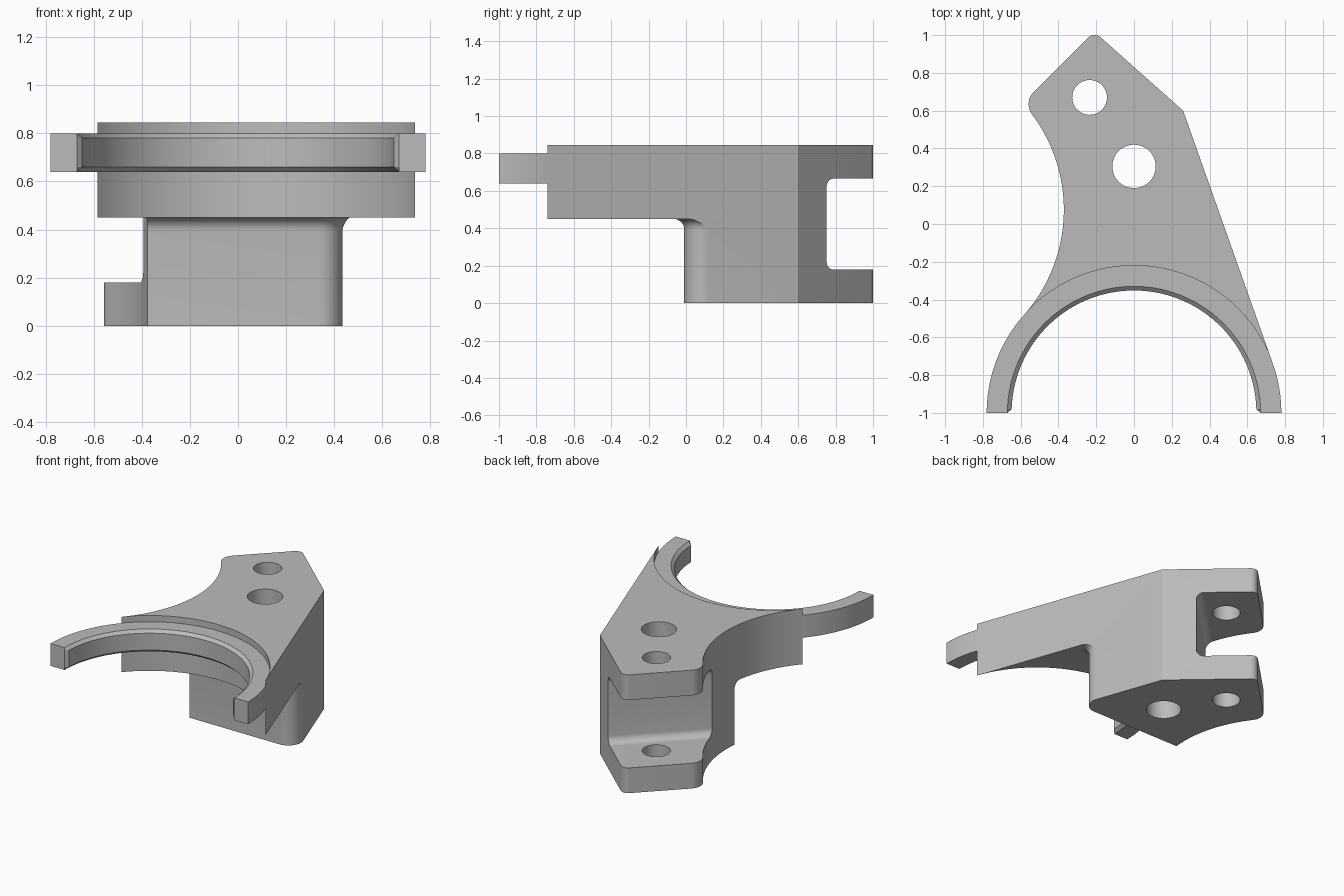
import bpy, bmesh
from math import sin, cos, pi, radians, atan2, acos, hypot
from mathutils import Vector

cube = bpy.data.objects.get("Cube")
if cube:
    bpy.data.objects.remove(cube, do_unlink=True)

grey = bpy.data.materials.new("plain grey")
grey.use_nodes = True
COLOUR = (0.5, 0.5, 0.5, 1)
grey.diffuse_color = COLOUR
grey.node_tree.nodes["Principled BSDF"].inputs["Base Color"].default_value = COLOUR


def arc(cx, cy, r, a0, a1, n):
    """Points on an arc, angles in degrees."""
    angles = [radians(a0 + (a1 - a0) * i / n) for i in range(n + 1)]
    return [(cx + r * cos(a), cy + r * sin(a)) for a in angles]


def loft(name, rings):
    """Closed solid through matching rings of points."""
    bm = bmesh.new()
    loops = [[bm.verts.new(p) for p in ring] for ring in rings]
    for lo, hi in zip(loops, loops[1:]):
        for i in range(len(lo)):
            j = (i + 1) % len(lo)
            bm.faces.new((lo[i], lo[j], hi[j], hi[i]))
    bm.faces.new(loops[0])
    bm.faces.new(loops[-1])
    bmesh.ops.recalc_face_normals(bm, faces=bm.faces)
    mesh = bpy.data.meshes.new(name)
    bm.to_mesh(mesh)
    bm.free()
    mesh.materials.append(grey)
    ob = bpy.data.objects.new(name, mesh)
    bpy.context.collection.objects.link(ob)
    return ob


def prism(name, outline, z0, z1):
    return loft(name, [[(x, y, z) for x, y in outline] for z in (z0, z1)])


def activate(ob):
    bpy.ops.object.select_all(action='DESELECT')
    ob.select_set(True)
    bpy.context.view_layer.objects.active = ob


def cut(ob, cutter):
    cutter.hide_render = True
    mod = ob.modifiers.new("cut", 'BOOLEAN')
    mod.operation = 'DIFFERENCE'
    mod.solver = 'EXACT'
    mod.object = cutter
    activate(ob)
    bpy.ops.object.modifier_apply(modifier=mod.name)
    bpy.data.objects.remove(cutter, do_unlink=True)


# Key dimensions of the fork and the straight flank tangent to it
R_FORK, R_WAIST = 0.78, 0.84
CORNER = (0.26, 0.60)
flank = atan2(CORNER[1] + 1, CORNER[0]) - acos(R_FORK / hypot(CORNER[0], CORNER[1] + 1))
flank_deg = flank * 180 / pi
waist_deg = 138.4
wx = (R_FORK + R_WAIST) * cos(radians(waist_deg))
wy = -1 + (R_FORK + R_WAIST) * sin(radians(waist_deg))

# Body: fork seat, flank, rounded tip, rounded shoulder, concave waist
outline = arc(0, -1, R_FORK, waist_deg, flank_deg, 64)
outline.append(CORNER)
outline += arc(-0.209, 0.95, 0.05, 48.7, 135, 10)
outline += arc(-0.468, 0.635, 0.09, 135, 217, 10)
outline += arc(wx, wy, R_WAIST, 37, waist_deg - 180, 40)[:-1]
body = prism("bracket_body", outline, 0, 0.845)

# Front undercut with a rounded corner and a fillet below the plate
FRONT, R_CORNER, FILLET = -0.01, 0.10, 0.055
cy = FRONT + R_CORNER
flank_d = CORNER[0] * cos(flank) + CORNER[1] * sin(flank)
cx = (flank_d - R_CORNER - cy * sin(flank)) / cos(flank)


def undercut_ring(d, z):
    edge = arc(cx, cy, R_CORNER + d, -90, flank_deg, 14)
    ex, ey = edge[-1]
    pts = [(-2, -2), (-2, FRONT - d)] + edge
    pts += [(ex + cos(flank), ey + sin(flank)), (2, -2)]
    return [(x, y, z) for x, y in pts]


layers = [undercut_ring(0, -1)]
for i in range(9):
    t = pi / 2 * i / 8
    layers.append(undercut_ring(FILLET * (1 - cos(t)), 0.45 - FILLET * (1 - sin(t))))
cut(body, loft("undercut_cutter", layers))

# Diagonal slot between the two lugs, running parallel to the tip edge
profile = arc(0.05, 0.615, 0.05, 90, 180, 8) + arc(0.05, 0.23, 0.05, 180, 270, 8)
profile += [(1.5, 0.18), (1.5, 0.665)]
along = Vector((1, 1, 0)).normalized()
inward = Vector((-1, 1, 0)).normalized()
start = Vector((0, 0.66, 0))
cut(body, loft("slot_cutter", [
    [start + along * s + inward * n + Vector((0, 0, z)) for n, z in profile]
    for s in (-2, 2)]))

# Through holes
for x, y, r in ((0, 0.305, 0.115), (-0.235, 0.67, 0.092)):
    cut(body, prism("hole_cutter", arc(x, y, r, 0, 352.5, 47), -1, 2))

# Half-ring fork with chamfered inner edges and ends
INNER, EDGE, CH = 0.648, 0.67, 0.02
Z0, Z1 = 0.64, 0.80
stations = [0, 1.8] + [4 + 172 * i / 86 for i in range(87)] + [178.2, 180]
rings = []
for a in stations:
    bore = EDGE if a in (0, 180) else INNER
    section = [(EDGE, Z0), (R_FORK, Z0), (R_FORK, Z1), (EDGE, Z1),
               (bore, Z1 - CH), (bore, Z0 + CH)]
    c, s = cos(radians(a)), sin(radians(a))
    rings.append([(r * c, -1 + r * s, z) for r, z in section])
fork = loft("fork_ring", rings)

# Smooth curved walls, keep the edges crisp
for ob in (body, fork):
    activate(ob)
    bpy.ops.object.shade_smooth_by_angle(angle=radians(20))
